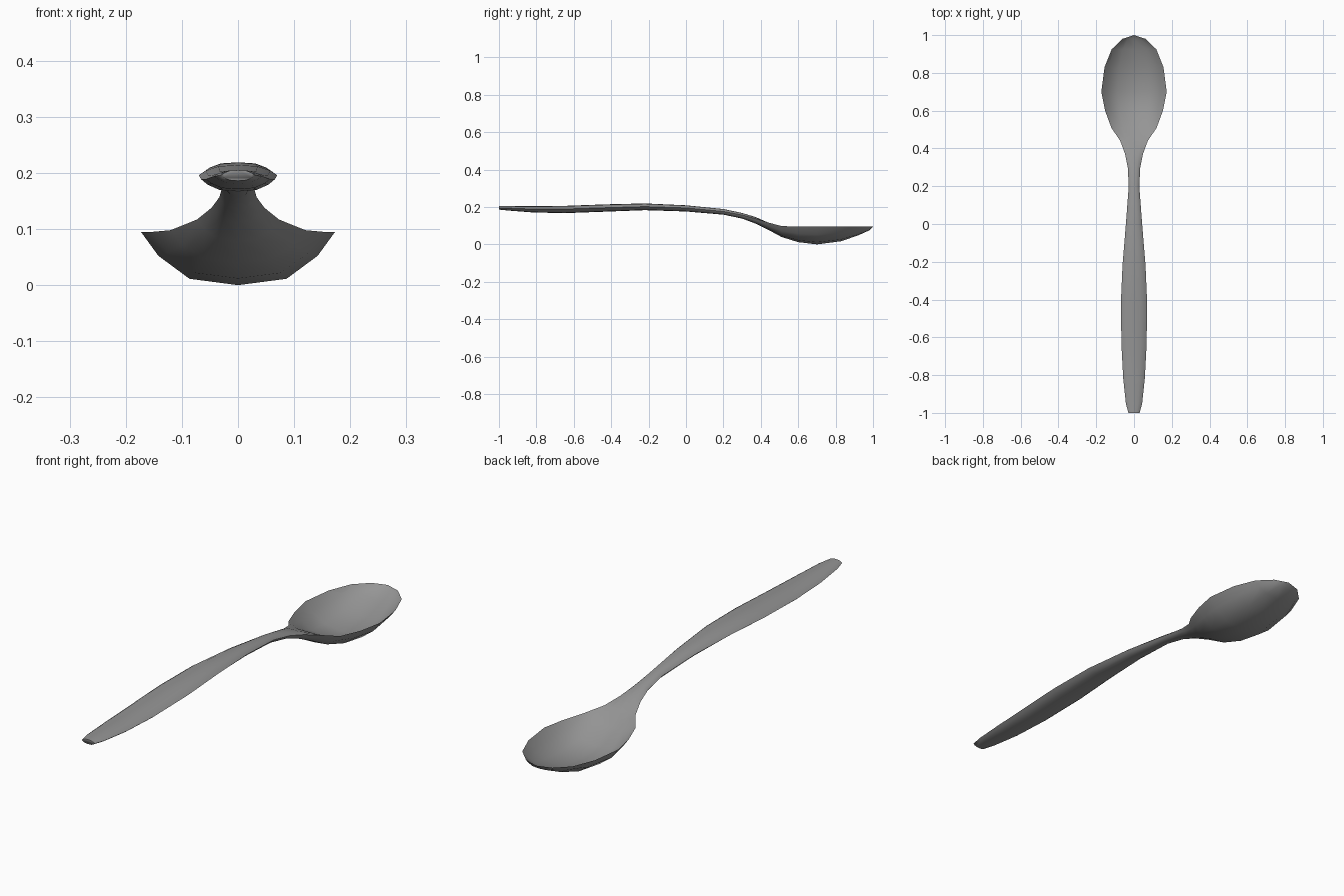
import bpy, bmesh, math

cube = bpy.data.objects.get("Cube")
if cube:
    bpy.data.objects.remove(cube, do_unlink=True)

steel = bpy.data.materials.new("grey steel")
steel.use_nodes = True
colour = (0.3, 0.3, 0.3, 1)
steel.diffuse_color = colour
steel.node_tree.nodes["Principled BSDF"].inputs["Base Color"].default_value = colour

# Stations along the spoon: y, half width, edge z, top centre z, bottom centre z
STATIONS = [
    (-1.0, .03, .196, .205, .186),
    (-.95, .043, .194, .205, .181),
    (-.82, .057, .189, .204, .171),
    (-.65, .066, .189, .206, .167),
    (-.43, .07, .196, .214, .175),
    (-.22, .061, .202, .219, .183),
    (0, .043, .195, .209, .176),
    (.2, .028, .176, .189, .159),
    (.3, .033, .157, .168, .138),
    (.37, .047, .138, .147, .112),
    (.44, .073, .117, .116, .078),
    (.51, .12, .098, .076, .04),
    (.6, .153, .095, .027, .012),
    (.7, .173, .095, .012, 0),
    (.83, .156, .095, .028, .017),
    (.925, .118, .095, .06, .05),
    (.98, .062, .095, .081, .075),
    (1.0, 0, .095, .095, .095),
]
# Half cross-section: share of the width, share of the height
ARC = [(1, 0), (.82, .45), (.5, .88), (0, 1)]


def section(y, w, edge, top, bottom):
    """Closed ring: over the top from +x to -x, then back underneath."""
    def side(centre):
        half = [(w * a, y, edge + (centre - edge) * b) for a, b in ARC]
        return half + [(-x, yy, z) for x, yy, z in reversed(half[:-1])]
    return side(top) + side(bottom)[-2:0:-1]


# Spoon: one loft through handle, neck and bowl
bm = bmesh.new()
rings = [[bm.verts.new(p) for p in section(*s)] for s in STATIONS]
for a, b in zip(rings, rings[1:]):
    for i in range(len(a)):
        j = (i + 1) % len(a)
        bm.faces.new((a[i], a[j], b[j], b[i]))
bm.faces.new(rings[0])
bmesh.ops.remove_doubles(bm, verts=bm.verts[:], dist=1e-4)
bmesh.ops.recalc_face_normals(bm, faces=bm.faces[:])
mesh = bpy.data.meshes.new("spoon")
bm.to_mesh(mesh)
bm.free()
mesh.materials.append(steel)
spoon = bpy.data.objects.new("spoon", mesh)
bpy.context.collection.objects.link(spoon)

# Smooth metal with a crisp bowl rim
bpy.ops.object.select_all(action="DESELECT")
spoon.select_set(True)
bpy.context.view_layer.objects.active = spoon
bpy.ops.object.shade_smooth_by_angle(angle=math.radians(80))
